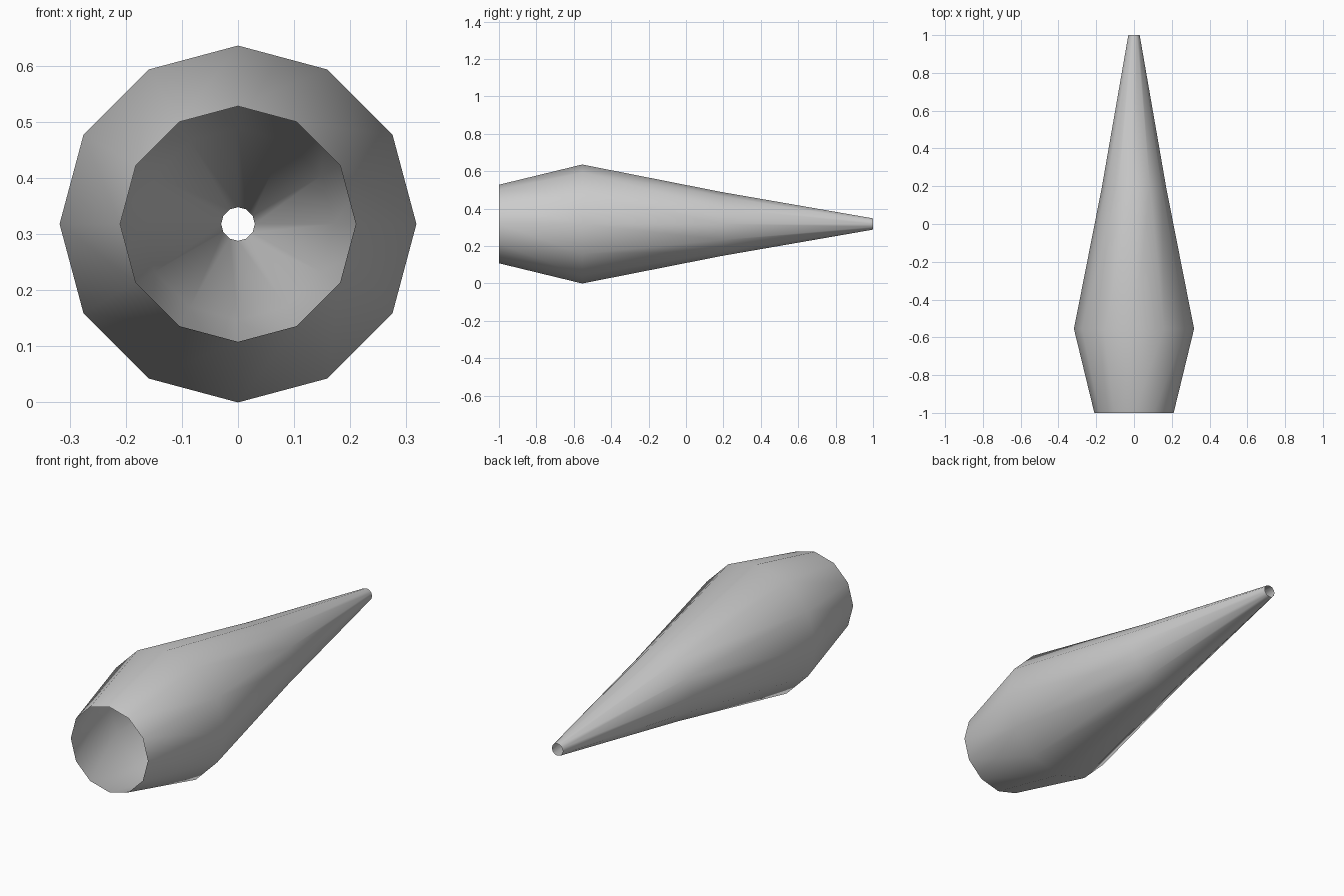
import bpy
import bmesh
from math import sin, cos, tau

cube = bpy.data.objects.get("Cube")
if cube:
    bpy.data.objects.remove(cube, do_unlink=True)

SIDES = 12
AXIS_Z = 0.318
# Profile along the body: (y, radius)
PROFILE = [(-1.0, 0.21), (-0.555, 0.318), (0.19, 0.171), (1.0, 0.03)]

# Plain grey surface
grey = bpy.data.materials.new("light grey")
grey.use_nodes = True
colour = (0.6, 0.6, 0.6, 1.0)
grey.diffuse_color = colour
grey.node_tree.nodes["Principled BSDF"].inputs["Base Color"].default_value = colour

# Open-ended tapered tube, one ring per profile point
bm = bmesh.new()
rings = []
for y, radius in PROFILE:
    angles = [tau * i / SIDES for i in range(SIDES)]
    rings.append([bm.verts.new((radius * sin(a), y, AXIS_Z + radius * cos(a)))
                  for a in angles])
for near, far in zip(rings, rings[1:]):
    for i in range(SIDES):
        j = (i + 1) % SIDES
        face = bm.faces.new((near[i], far[i], far[j], near[j]))
        face.smooth = True

# Make the outside face outward
bm.normal_update()
for face in bm.faces:
    c = face.calc_center_median()
    if face.normal.x * c.x + face.normal.z * (c.z - AXIS_Z) < 0:
        face.normal_flip()

mesh = bpy.data.meshes.new("tapered_tube")
bm.to_mesh(mesh)
bm.free()
mesh.materials.append(grey)
tube = bpy.data.objects.new("tapered_tube", mesh)
bpy.context.collection.objects.link(tube)
